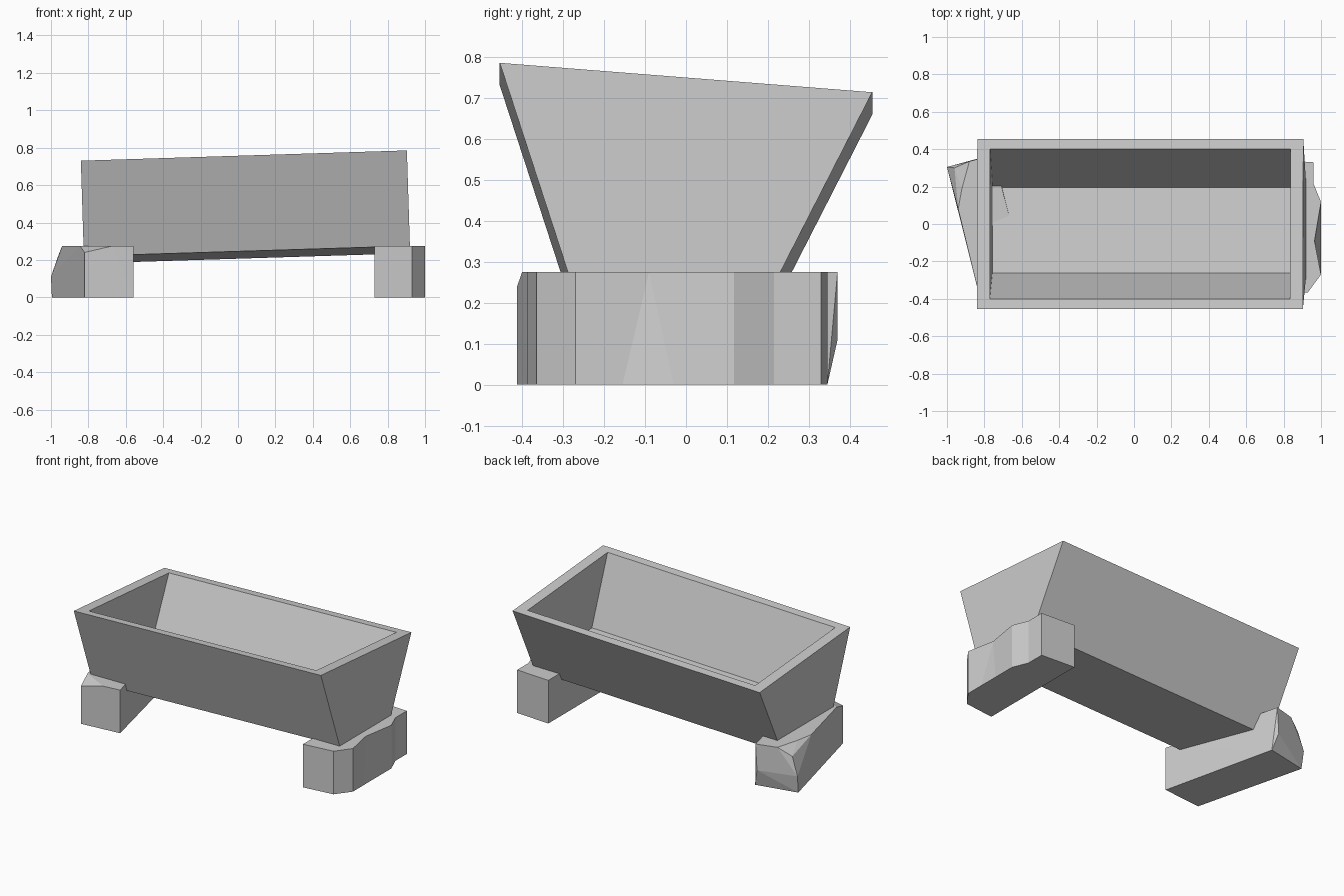
import bpy, bmesh
from mathutils import Matrix, Vector

if "Cube" in bpy.data.objects:
    bpy.data.objects.remove(bpy.data.objects["Cube"])


def make_object(name, bm):
    bmesh.ops.recalc_face_normals(bm, faces=bm.faces[:])
    mesh = bpy.data.meshes.new(name)
    bm.to_mesh(mesh)
    bm.free()
    obj = bpy.data.objects.new(name, mesh)
    bpy.context.collection.objects.link(obj)
    return obj


def loft(name, rings):
    """Join equal-sized point rings in sequence and cap both ends."""
    bm = bmesh.new()
    loops = [[bm.verts.new(p) for p in ring] for ring in rings]
    n = len(loops[0])
    for a, b in zip(loops, loops[1:]):
        for i in range(n):
            j = (i + 1) % n
            bm.faces.new((a[i], a[j], b[j], b[i]))
    bm.faces.new(loops[0])
    bm.faces.new(loops[-1])
    return make_object(name, bm)


def rect(hx, hy, z):
    return [(-hx, -hy, z), (hx, -hy, z), (hx, hy, z), (-hx, hy, z)]


# Tilted trough: outer base, outer rim, inner rim, inner floor
trough = loft("trough", [
    rect(0.872, 0.250, -0.496),
    rect(0.872, 0.456, 0.0),
    rect(0.803, 0.403, 0.0),
    rect(0.803, 0.230, -0.42),
])
normal = Vector((-0.0315, 0.079, 1)).normalized()
x_axis = Vector((1, 0, 0.0315)).normalized()
y_axis = normal.cross(x_axis)
tilt = Matrix((x_axis, y_axis, normal)).transposed().to_4x4()
trough.data.transform(Matrix.Translation((0.0325, 0, 0.722)) @ tilt)

# Right support stone: chipped outline with a notch at the top of the outer side
H = 0.275
plan = [(0.73, -0.388), (0.93, -0.365), (1.0, -0.27), (1.0, -0.155),
        (1.0, -0.03), (1.0, 0.117), (0.96, 0.215), (0.96, 0.33), (0.73, 0.345)]
top = plan[:]
top[3] = top[4] = (0.965, -0.09)
stone = loft("right_stone", [[(x, y, 0) for x, y in plan],
                             [(x, y, H) for x, y in top]])
bm = bmesh.new()
bm.from_mesh(stone.data)
bmesh.ops.remove_doubles(bm, verts=bm.verts[:], dist=0.0005)
bm.to_mesh(stone.data)
bm.free()

# Left support stone: skewed block with chipped front and back corners
bm = bmesh.new()
for p in [
    (-0.82, -0.412, 0), (-0.56, -0.388, 0), (-0.73, 0.345, 0), (-0.995, 0.29, 0),
    (-1.0, 0.305, 0.11), (-0.76, 0.37, 0.11),
    (-0.82, -0.412, 0.24), (-0.67, -0.40, H), (-0.56, -0.388, H),
    (-0.845, -0.31, H), (-0.94, 0.08, H), (-0.92, 0.19, H),
    (-0.96, 0.30, 0.225), (-0.88, 0.335, H), (-0.75, 0.37, H),
]:
    bm.verts.new(p)
hull = bmesh.ops.convex_hull(bm, input=bm.verts[:])
inside = [v for v in hull["geom_interior"] if isinstance(v, bmesh.types.BMVert)]
bmesh.ops.delete(bm, geom=inside, context='VERTS')
bmesh.ops.dissolve_limit(bm, angle_limit=0.02, verts=bm.verts[:], edges=bm.edges[:])
make_object("left_stone", bm)
